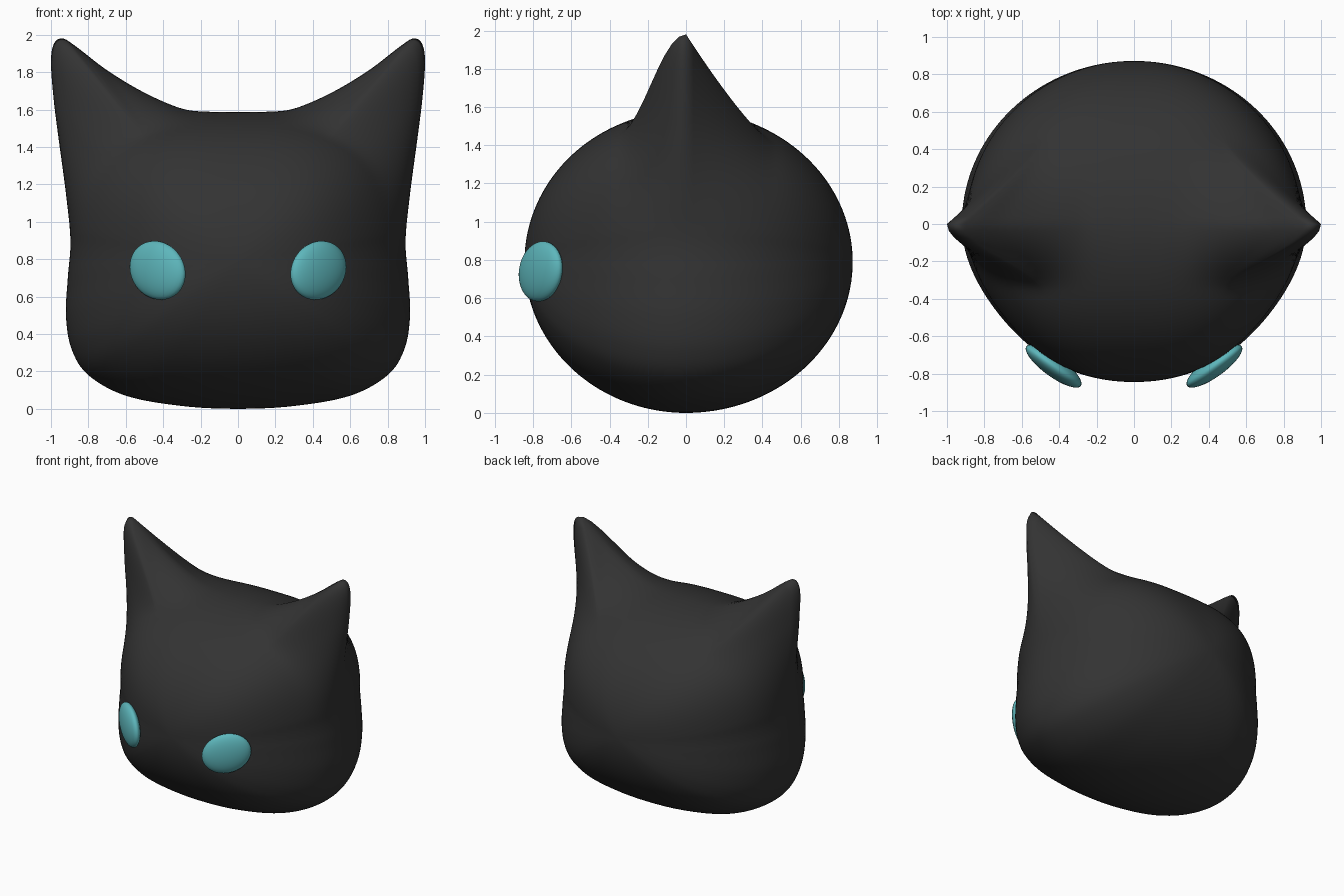
import bpy, bmesh, math
from mathutils import Matrix, Vector

if "Cube" in bpy.data.objects:
    bpy.data.objects.remove(bpy.data.objects["Cube"])


def material(name, color):
    m = bpy.data.materials.new(name)
    m.use_nodes = True
    m.diffuse_color = (*color, 1)
    m.node_tree.nodes["Principled BSDF"].inputs["Base Color"].default_value = (*color, 1)
    return m


def add_object(name, bm, mat):
    bmesh.ops.recalc_face_normals(bm, faces=bm.faces)
    for f in bm.faces:
        f.smooth = True
    mesh = bpy.data.meshes.new(name)
    bm.to_mesh(mesh)
    bm.free()
    mesh.materials.append(mat)
    obj = bpy.data.objects.new(name, mesh)
    bpy.context.collection.objects.link(obj)
    return obj


def closed_spline(points, steps):
    """Smooth closed curve through the points."""
    out, n = [], len(points)
    for i in range(n):
        a, b, c, d = (points[(i + k) % n] for k in (-1, 0, 1, 2))
        for s in range(steps):
            t = s / steps
            out.append(0.5 * (2 * b + (c - a) * t + (2 * a - 5 * b + 4 * c - d) * t * t
                              + (3 * b - a - 3 * c + d) * t ** 3))
    return out


black = material("soft black", (0.033, 0.033, 0.033))
teal = material("teal", (0.11, 0.47, 0.5))

# Head outline with ears, one half from chin to crown, then mirrored
MID = 0.79
half = [(0, 0), (.3, .015), (.6, .07), (.8, .18), (.89, .32), (.92, .5), (.91, .7),
        (.896, .9), (.92, 1.15), (.96, 1.45), (.985, 1.65), (1, 1.85), (.985, 1.95),
        (.94, 1.98), (.87, 1.94), (.7, 1.81), (.5, 1.69), (.3, 1.605), (.15, 1.588), (0, 1.587)]
loop = [Vector((x, z - MID)) for x, z in half]
loop += [Vector((-p.x, p.y)) for p in reversed(loop[1:-1])]
outline = closed_spline(loop, 8)


def skull_ratio(p):
    """Part of the outline radius that belongs to the earless skull."""
    if p.y <= 0:
        return 1
    return min(1, (abs(p.x / 0.9) ** 3 + abs(p.y / 0.79) ** 3) ** (-1 / 3))


def ear_falloff(y):
    """Ear height from the ridge: rounded in front, straight behind."""
    if y < 0:
        return 0.5 + 0.5 * math.cos(math.pi * min(1, -y / 0.36))
    return max(0, 1 - y / 0.46) ** 1.5


# Head: outline rings stacked from front to back, closed by a point at each end
bm = bmesh.new()
RINGS = 72
rings = []
for i in range(1, RINGS):
    phi = math.pi * (i / RINGS - 0.5)
    y = math.sin(phi) * (0.872 if phi > 0 else 0.845)
    pinch = 1 - 0.05 * math.sin(2 * phi) ** 2 if phi < 0 else 1
    ring = []
    for p in outline:
        body = skull_ratio(p)
        k = body * math.cos(phi) + (1 - body) * ear_falloff(y)
        ring.append(bm.verts.new((p.x * k * pinch, y, MID + p.y * k)))
    rings.append(ring)
count = len(outline)
for a, b in zip(rings, rings[1:]):
    for j in range(count):
        n = (j + 1) % count
        bm.faces.new((a[j], a[n], b[n], b[j]))
for ring, y in ((rings[0], -0.845), (rings[-1], 0.872)):
    pole = bm.verts.new((0, y, MID))
    for j in range(count):
        bm.faces.new((ring[j], ring[(j + 1) % count], pole))
add_object("head", bm, black)

# Eyes: flattened, tilted ovals set into the face
for name, side in (("left_eye", 1), ("right_eye", -1)):
    bm = bmesh.new()
    bmesh.ops.create_uvsphere(bm, u_segments=32, v_segments=20, radius=1)
    place = (Matrix.Translation((side * 0.43, -0.76, 0.74))
             @ Matrix.Rotation(side * math.radians(36), 4, 'Z')
             @ Matrix.Rotation(-side * math.radians(21), 4, 'Y')
             @ Matrix.Diagonal((0.184, 0.056, 0.153, 1)))
    bm.transform(place)
    add_object(name, bm, teal)
